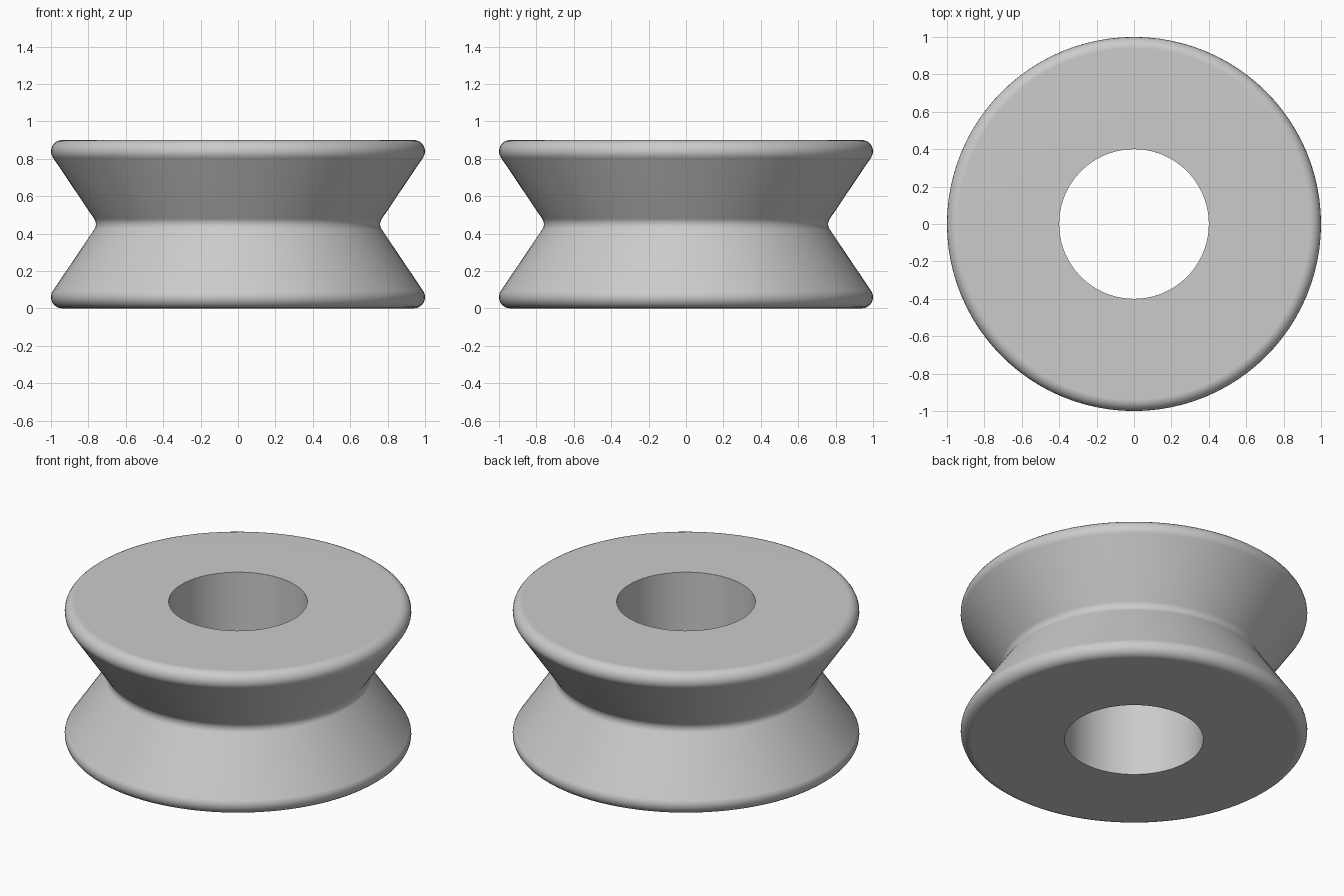
import bpy, bmesh
from math import cos, sin, pi, radians

cube = bpy.data.objects.get("Cube")
if cube:
    bpy.data.objects.remove(cube, do_unlink=True)

HEIGHT, BORE, OUTER, WAIST = 0.9, 0.4, 1.0, 0.76
RIM, FILLET = 0.06, 0.05
SLOPE = radians(34)
SIDES, STEPS = 96, 8


def arc(cx, cz, radius, start, end):
    """Points of a circular arc in the x-z plane."""
    angles = [start + (end - start) * i / STEPS for i in range(STEPS + 1)]
    return [(cx + radius * cos(a), cz + radius * sin(a)) for a in angles]


# Cross-section: bore wall, rounded rims and the filleted V groove
mid = HEIGHT / 2
profile = [(BORE, 0)]
profile += arc(OUTER - RIM, RIM, RIM, -pi / 2, SLOPE)
profile += arc(WAIST + FILLET, mid, FILLET, pi + SLOPE, pi - SLOPE)
profile += arc(OUTER - RIM, HEIGHT - RIM, RIM, -SLOPE, pi / 2)
profile += [(BORE, HEIGHT)]

# Revolve the closed cross-section
bm = bmesh.new()
rings = []
for s in range(SIDES):
    a = 2 * pi * s / SIDES
    rings.append([bm.verts.new((r * cos(a), r * sin(a), z)) for r, z in profile])
for s in range(SIDES):
    here, there = rings[s], rings[(s + 1) % SIDES]
    for i in range(len(profile)):
        j = (i + 1) % len(profile)
        bm.faces.new((here[i], there[i], there[j], here[j]))
bmesh.ops.recalc_face_normals(bm, faces=bm.faces)
mesh = bpy.data.meshes.new("grooved_roller")
bm.to_mesh(mesh)
bm.free()

# Plain grey finish
grey = bpy.data.materials.new("light_grey")
grey.use_nodes = True
grey.diffuse_color = (0.6, 0.6, 0.6, 1)
grey.node_tree.nodes["Principled BSDF"].inputs["Base Color"].default_value = (0.6, 0.6, 0.6, 1)
mesh.materials.append(grey)

roller = bpy.data.objects.new("grooved_roller", mesh)
bpy.context.collection.objects.link(roller)
bpy.context.view_layer.objects.active = roller
roller.select_set(True)
bpy.ops.object.shade_smooth_by_angle(angle=radians(30))

# Keep the flat ends evenly shaded
normals = roller.modifiers.new("even_shading", "WEIGHTED_NORMAL")
normals.keep_sharp = True
